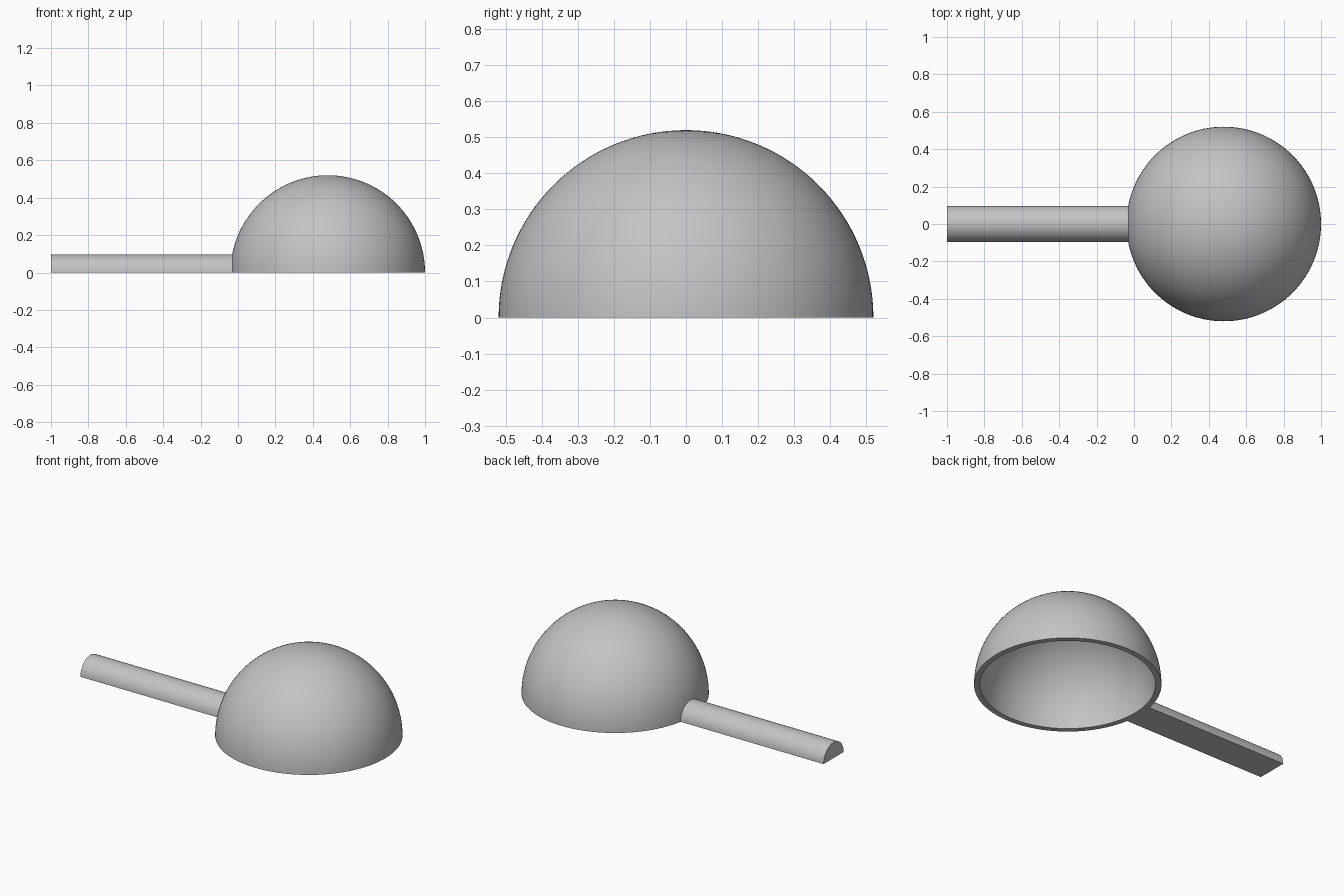
import bpy, bmesh, math
from math import sin, cos, pi

cube = bpy.data.objects.get("Cube")
if cube:
    bpy.data.objects.remove(cube, do_unlink=True)

OUTER, INNER, BOWL_X = 0.52, 0.487, 0.48
HANDLE_R, HANDLE_START, HANDLE_END = 0.097, -1.0, -0.03

grey = bpy.data.materials.new("plain_grey")
grey.use_nodes = True
color = (0.55, 0.55, 0.55, 1)
grey.diffuse_color = color
grey.node_tree.nodes["Principled BSDF"].inputs["Base Color"].default_value = color


def finish(name, bm, location=(0, 0, 0)):
    """Turn a bmesh into a smooth-shaded grey object with sharp edges kept."""
    bmesh.ops.remove_doubles(bm, verts=bm.verts, dist=1e-5)
    bmesh.ops.recalc_face_normals(bm, faces=bm.faces)
    mesh = bpy.data.meshes.new(name)
    bm.to_mesh(mesh)
    bm.free()
    mesh.materials.append(grey)
    obj = bpy.data.objects.new(name, mesh)
    obj.location = location
    bpy.context.collection.objects.link(obj)
    bpy.ops.object.select_all(action='DESELECT')
    obj.select_set(True)
    bpy.context.view_layer.objects.active = obj
    bpy.ops.object.shade_smooth_by_angle(angle=math.radians(35))
    return obj


def arc(radius, steps, end):
    return [(radius * cos(end * i / steps), radius * sin(end * i / steps))
            for i in range(steps + 1)]


# Bowl: hollow hemisphere, open underneath, with a flat rim
bm = bmesh.new()
profile = arc(OUTER, 32, pi / 2)[::-1] + arc(INNER, 32, pi / 2)
verts = [bm.verts.new((r, 0, z)) for r, z in profile]
edges = [bm.edges.new(pair) for pair in zip(verts, verts[1:])]
bmesh.ops.spin(bm, geom=verts + edges, cent=(0, 0, 0), axis=(0, 0, 1),
               angle=2 * pi, steps=128, use_merge=True)
finish("bowl", bm, (BOWL_X, 0, 0))

# Handle: half-round bar, flat underneath, ending inside the bowl wall
bm = bmesh.new()
section = bm.faces.new([bm.verts.new((HANDLE_START, y, z))
                        for y, z in arc(HANDLE_R, 32, pi)])
bar = bmesh.ops.extrude_face_region(bm, geom=[section], use_keep_orig=True)
bmesh.ops.translate(bm, vec=(HANDLE_END - HANDLE_START, 0, 0),
                    verts=[v for v in bar["geom"] if isinstance(v, bmesh.types.BMVert)])
finish("handle", bm)
